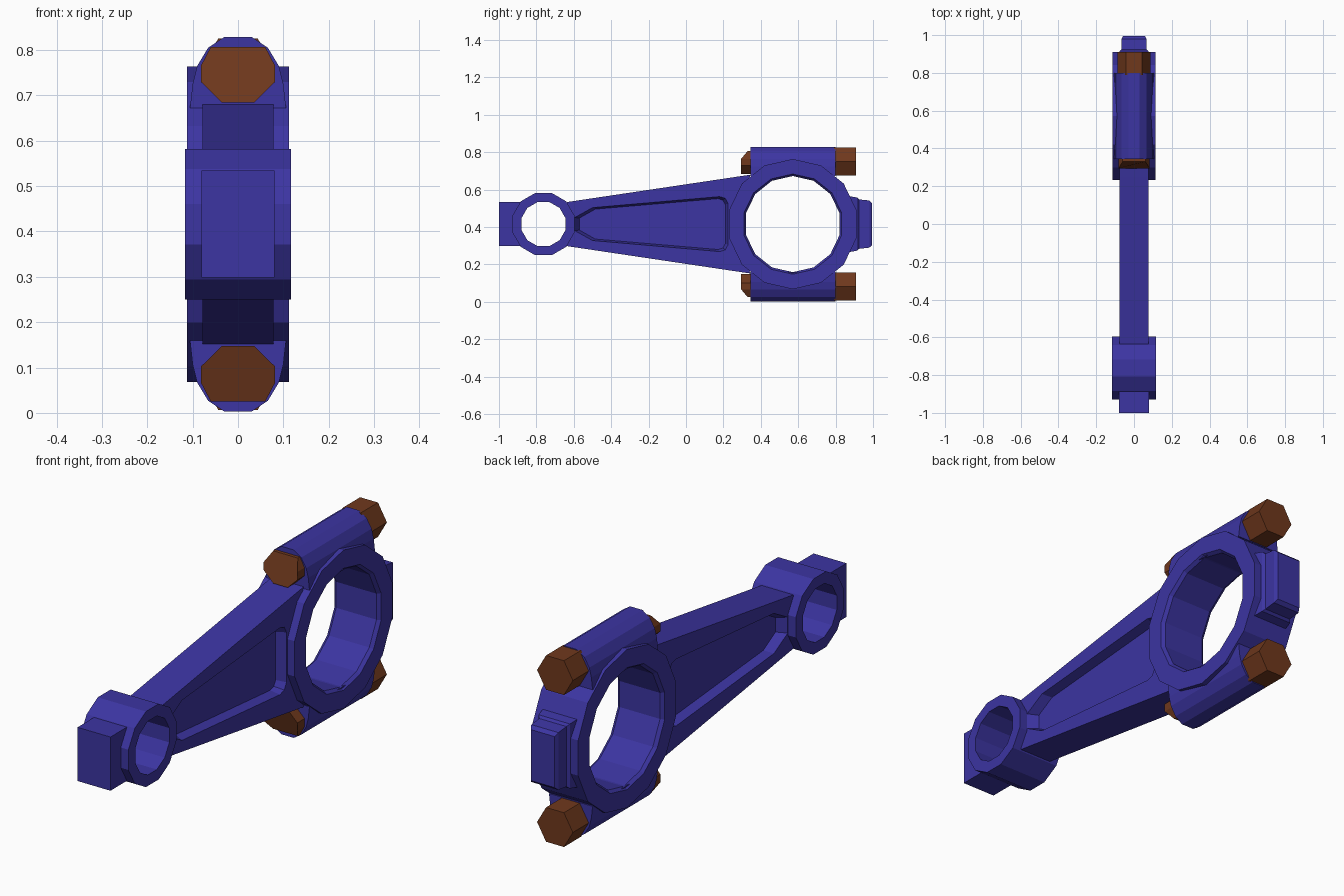
import bpy, bmesh
from math import sin, cos, tau

if "Cube" in bpy.data.objects:
    bpy.data.objects.remove(bpy.data.objects["Cube"])

ZC = 0.416  # height of the rod's centre line


def material(name, rgb):
    m = bpy.data.materials.new(name)
    m.diffuse_color = (*rgb, 1)
    m.use_nodes = True
    m.node_tree.nodes["Principled BSDF"].inputs["Base Color"].default_value = m.diffuse_color
    return m


BLUE = material("blue_paint", (0.045, 0.035, 0.36))
BROWN = material("brown_metal", (0.16, 0.04, 0.012))


def loft(name, rings, mat, closed=False):
    """Skin a list of equal-length point rings; cap the ends unless closed."""
    bm = bmesh.new()
    vs = [[bm.verts.new(p) for p in r] for r in rings]
    n = len(rings[0])
    pairs = list(zip(vs, vs[1:])) + ([(vs[-1], vs[0])] if closed else [])
    for a, b in pairs:
        for i in range(n):
            j = (i + 1) % n
            bm.faces.new((a[i], a[j], b[j], b[i]))
    if not closed:
        bm.faces.new(vs[0])
        bm.faces.new(vs[-1])
    bmesh.ops.recalc_face_normals(bm, faces=bm.faces)
    me = bpy.data.meshes.new(name)
    bm.to_mesh(me)
    bm.free()
    me.materials.append(mat)
    ob = bpy.data.objects.new(name, me)
    bpy.context.collection.objects.link(ob)
    return ob


def eye(name, y, profile, n, turn):
    """Ring about the x axis from a closed (x, radius) profile."""
    ang = [turn + tau * i / n for i in range(n)]
    return loft(name, [[(x, y + r * cos(a), ZC + r * sin(a)) for a in ang]
                       for x, r in profile], BLUE, True)


def block(name, sections):
    """Rectangular block along y from (y, half width, half height) sections."""
    return loft(name, [[(-w, y, ZC - h), (w, y, ZC - h), (w, y, ZC + h), (-w, y, ZC + h)]
                       for y, w, h in sections], BLUE)


def mirrored(name, rings, mat):
    """Same part above and below the centre line."""
    loft("upper_" + name, rings, mat)
    loft("lower_" + name, [[(x, y, 2 * ZC - z) for x, y, z in r] for r in rings], mat)


# Big and small end rings
eye("big_end_ring", 0.571, [(-.113, .348), (.113, .348), (.113, .268), (.098, .257),
                            (-.098, .257), (-.113, .268)], 14, tau / 4)
eye("small_end_ring", -0.762, [(-.117, .172), (.117, .172), (.117, .122), (-.117, .122)],
    12, tau / 24)

# Tapered beam with a sunken pocket on both sides: outline, rim and floor in (y, z offset)
outline = [(-.64, .05), (-.635, .118), (.25, .25), (.34, .263)]
rim = [(-.595, .035), (-.5, .088), (.18, .147), (.225, .11)]
floor = [(-.57, .032), (-.485, .08), (.172, .136), (.21, .105)]


def side(half, x):
    return [(x, y, ZC + z) for y, z in half] + [(x, y, ZC - z) for y, z in reversed(half)]


# The outline's last points stay inside the big ring wall
outline[3] = (.285, .1)
outline.insert(3, (.345, .264))
rim.insert(3, (.21, .138))
floor.insert(3, (.197, .128))
loft("beam", [side(floor, -.036), side(rim, -.078), side(outline, -.078),
              side(outline, .078), side(rim, .078), side(floor, .036)], BLUE)

# Balance blocks at each end
block("small_end_block", [(-1, .08, .118), (-.88, .08, .118)])
block("cap_block", [(.87, .085, .15), (.915, .076, .142), (.925, .066, .132),
                    (.98, .066, .126), (.995, .058, .112)])

# Bolt housings
half = [(.106, .672), (.1, .725), (.09, .765), (.066, .805), (.03, .829)]
section = half + [(-x, z) for x, z in reversed(half)]
mirrored("bolt_housing", [[(x, y, z) for x, z in section] for y in (.345, .8)], BLUE)

# Hexagonal bolt heads at the cap side
mirrored("bolt_head", [[(.087 * cos(tau * i / 6), y, .75 + .087 * sin(tau * i / 6))
                        for i in range(6)] for y in (.79, .91)], BROWN)

# Bolt ends at the beam side, with a sloping upper edge
foot = [(.035, .684), (.082, .73), (.082, .765), (.06, .807)]
foot += [(-x, z) for x, z in reversed(foot)]
mirrored("bolt_end", [[(x, .35, z) for x, z in foot],
                      [(x, .33 if z > .8 else .295, z) for x, z in foot]], BROWN)
